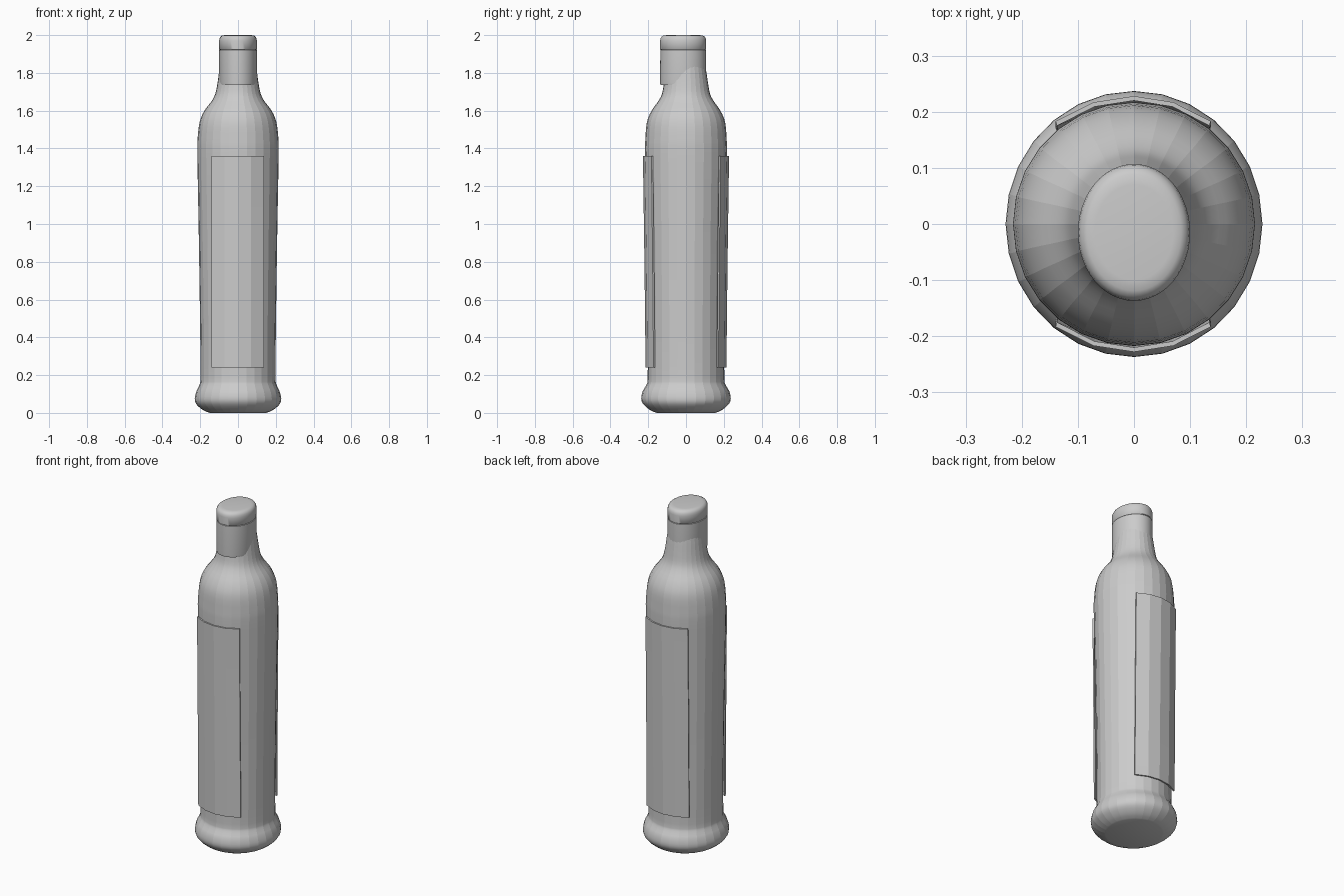
import bpy, bmesh, math
from mathutils import Vector

cube = bpy.data.objects.get("Cube")
if cube:
    bpy.data.objects.remove(cube, do_unlink=True)

grey = bpy.data.materials.new("plain_grey")
grey.use_nodes = True
colour = (0.6, 0.6, 0.6, 1)
grey.diffuse_color = colour
grey.node_tree.nodes["Principled BSDF"].inputs["Base Color"].default_value = colour


def finish(name, bm, angle=40):
    bmesh.ops.recalc_face_normals(bm, faces=bm.faces)
    mesh = bpy.data.meshes.new(name)
    bm.to_mesh(mesh)
    bm.free()
    mesh.materials.append(grey)
    obj = bpy.data.objects.new(name, mesh)
    bpy.context.collection.objects.link(obj)
    bpy.ops.object.select_all(action='DESELECT')
    obj.select_set(True)
    bpy.context.view_layer.objects.active = obj
    bpy.ops.object.shade_smooth_by_angle(angle=math.radians(angle))
    return obj


def smooth_path(points, steps):
    """Catmull-Rom curve through the profile points."""
    pts = [Vector(p) for p in points]
    pts = [pts[0]] + pts + [pts[-1]]
    out = []
    for a, b, c, d in zip(pts, pts[1:], pts[2:], pts[3:]):
        for i in range(steps):
            t = i / steps
            out.append(0.5 * (2 * b + (c - a) * t + (2 * a - 5 * b + 4 * c - d) * t * t
                              + (3 * b - a - 3 * c + d) * t ** 3))
    return out + [pts[-1]]


def lathe(name, profile, segments, centre_y=0.0, angle=40, faceted=False):
    """Stacked ellipses; each profile point is (x radius, y radius, z)."""
    bm = bmesh.new()
    rings = []
    for rx, ry, z in profile:
        turns = [2 * math.pi * i / segments for i in range(segments)]
        rings.append([bm.verts.new((rx * math.sin(t), centre_y + ry * math.cos(t), z))
                      for t in turns])
    for low, high in zip(rings, rings[1:]):
        for i in range(segments):
            j = (i + 1) % segments
            bm.faces.new((low[i], low[j], high[j], high[i]))
    bm.faces.new(rings[0])
    bm.faces.new(rings[-1])
    obj = finish(name, bm, angle)
    if faceted:
        # Crisp panels around the bottle, smooth up and down
        verts = obj.data.vertices
        for e in obj.data.edges:
            a, b = (verts[i].co for i in e.vertices)
            if abs(a.z - b.z) > 1e-5:
                e.use_edge_sharp = True
    return obj


# Bottle: flared foot, tapered body, round shoulder, neck
lathe("bottle_body", smooth_path([
    (0.15, 0.155, 0.0), (0.185, 0.19, 0.015), (0.22, 0.225, 0.045),
    (0.229, 0.237, 0.075), (0.22, 0.229, 0.115), (0.204, 0.209, 0.15),
    (0.199, 0.203, 0.19), (0.2, 0.203, 0.4), (0.207, 0.208, 0.9),
    (0.215, 0.217, 1.35), (0.214, 0.215, 1.45), (0.203, 0.207, 1.54),
    (0.178, 0.182, 1.6), (0.14, 0.147, 1.65), (0.12, 0.127, 1.69),
    (0.108, 0.116, 1.75), (0.1, 0.107, 1.81), (0.09, 0.095, 1.88)], 3),
    28, faceted=True)

# Cap: oval sleeve sitting slightly forward, with a seam below the lid
lathe("cap_sleeve", [(0.098, 0.121, 1.737), (0.1, 0.122, 1.75), (0.1, 0.121, 1.92),
                     (0.096, 0.117, 1.923)], 48, -0.015)
lathe("cap_lid", [(0.096, 0.117, 1.921), (0.1, 0.122, 1.925), (0.1, 0.122, 1.97),
                  (0.098, 0.12, 1.982), (0.093, 0.114, 1.992),
                  (0.084, 0.104, 1.998), (0.07, 0.085, 2.0)], 48, -0.015, 50)

# Labels: thin curved panels that follow the taper of the body
half_width = [(-0.14, 0.183), (-0.072, 0.217), (0, 0.228), (0.07, 0.217), (0.137, 0.183)]
for name, side in (("front_label", -1), ("back_label", 1)):
    bm = bmesh.new()
    grid = []
    for z, taper in ((0.24, 0.938), (0.8, 0.965), (1.36, 1.0)):
        outer = [bm.verts.new((x, side * y * taper, z)) for x, y in half_width]
        inner = [bm.verts.new((x * 0.98, side * (y * taper - 0.008), z))
                 for x, y in half_width]
        grid.append(outer + inner[::-1])
    count = len(grid[0])
    for low, high in zip(grid, grid[1:]):
        for i in range(count):
            j = (i + 1) % count
            bm.faces.new((low[i], low[j], high[j], high[i]))
    for row in (grid[0], grid[-1]):
        for i in range(count // 2 - 1):
            bm.faces.new((row[i], row[i + 1], row[count - 2 - i], row[count - 1 - i]))
    finish(name, bm, 8)
